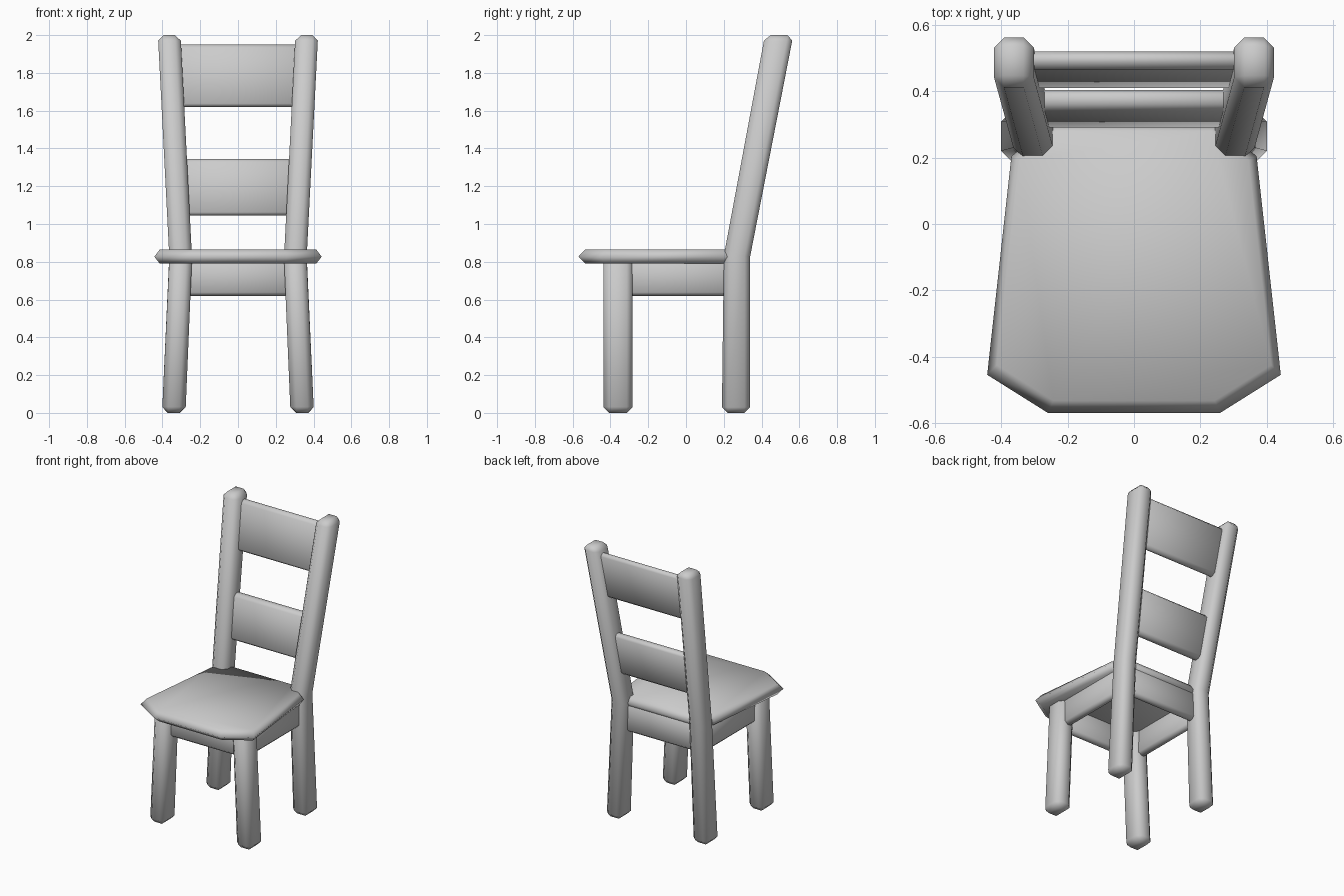
import bpy
import bmesh

if "Cube" in bpy.data.objects:
    bpy.data.objects.remove(bpy.data.objects["Cube"])


def loft(name, rings, bevel=0.0, mirror=False):
    """Skin a stack of equal-length rings, cap both ends, soften the edges."""
    bm = bmesh.new()
    loops = [[bm.verts.new(p) for p in ring] for ring in rings]
    n = len(loops[0])
    for a, b in zip(loops, loops[1:]):
        for i in range(n):
            j = (i + 1) % n
            bm.faces.new((a[i], a[j], b[j], b[i]))
    bm.faces.new(loops[0][::-1])
    bm.faces.new(loops[-1])
    bmesh.ops.recalc_face_normals(bm, faces=bm.faces)
    for f in bm.faces:
        f.smooth = True
    me = bpy.data.meshes.new(name)
    bm.to_mesh(me)
    bm.free()
    ob = bpy.data.objects.new(name, me)
    bpy.context.collection.objects.link(ob)
    if bevel:
        m = ob.modifiers.new("soft_edges", 'BEVEL')
        m.width = bevel
        m.segments = 1
        m.limit_method = 'ANGLE'
        m.angle_limit = 0.6
    if mirror:
        ob.modifiers.new("mirror", 'MIRROR').use_bisect_axis[0] = False
    return ob


def rect(x, y, z, hx, hy):
    return [(x - hx, y - hy, z), (x + hx, y - hy, z),
            (x + hx, y + hy, z), (x - hx, y + hy, z)]


def board(name, x, y0, y1, z0, z1, hx, hy, mirror=False):
    """Board whose centre leans from y0 at the bottom to y1 at the top."""
    return loft(name, [rect(x, y0, z0, hx, hy), rect(x, y1, z1, hx, hy)],
                0.018, mirror)


# Legs: splayed front pair, and back pair continuing up as leaning posts
loft("front_legs", [rect(0.340, -0.36, 0, 0.062, 0.078),
                    rect(0.303, -0.36, 0.83, 0.060, 0.078)], 0.032, True)
loft("back_legs", [rect(0.340, 0.265, 0, 0.062, 0.075),
                   rect(0.304, 0.270, 0.83, 0.060, 0.070),
                   rect(0.364, 0.493, 2.0, 0.060, 0.075)], 0.03, True)

# Seat: clipped trapezoid with a pointed edge
half = [(0.26, -0.57), (0.443, -0.455), (0.37, 0.205), (0.25, 0.30)]
outline = half + [(-x, y) for x, y in reversed(half)]
loft("seat", [[(x * s, y * s, z) for x, y in outline]
              for z, s in ((0.79, 0.935), (0.827, 1.0), (0.865, 0.935))])

# Aprons under the seat
board("front_apron", 0, -0.36, -0.36, 0.62, 0.82, 0.30, 0.03)
board("back_apron", 0, 0.265, 0.265, 0.62, 0.82, 0.30, 0.03)
board("side_aprons", 0.308, -0.05, -0.05, 0.62, 0.82, 0.03, 0.32, True)

# Backrest slats
board("lower_slat", 0, 0.320, 0.376, 1.045, 1.345, 0.31, 0.032)
board("upper_slat", 0, 0.434, 0.497, 1.62, 1.95, 0.335, 0.027)
